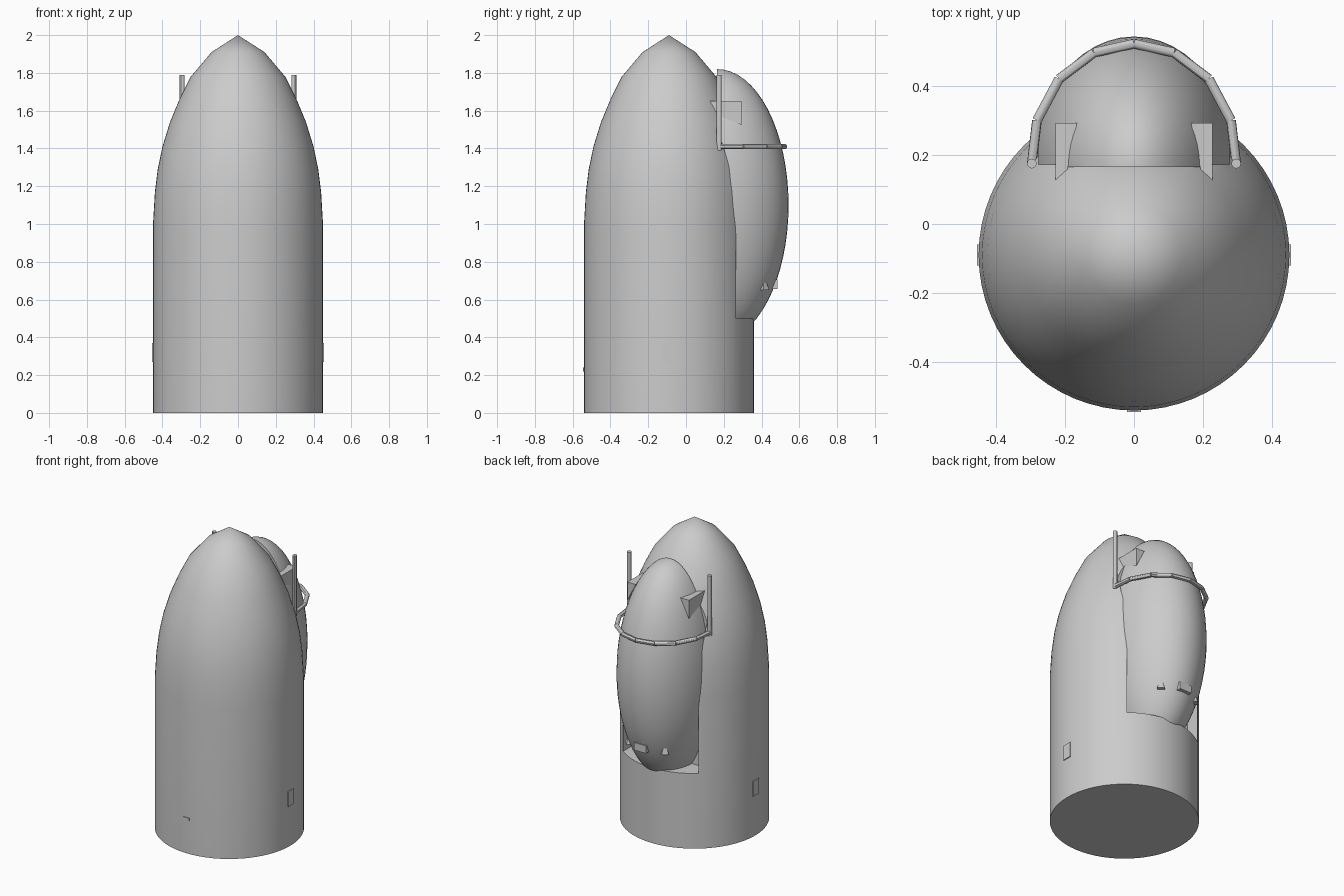
import bpy, bmesh, math
from mathutils import Vector

if "Cube" in bpy.data.objects:
    bpy.data.objects.remove(bpy.data.objects["Cube"])

CY = -0.09  # axis of the shell


def add(name, bm, smooth=False):
    bmesh.ops.recalc_face_normals(bm, faces=bm.faces)
    me = bpy.data.meshes.new(name)
    bm.to_mesh(me)
    bm.free()
    ob = bpy.data.objects.new(name, me)
    bpy.context.collection.objects.link(ob)
    if smooth:
        bpy.ops.object.select_all(action='DESELECT')
        ob.select_set(True)
        bpy.context.view_layer.objects.active = ob
        bpy.ops.object.shade_smooth_by_angle(angle=math.radians(30))
    return ob


def lathe(name, profile, cy, n=64):
    bm = bmesh.new()
    vs = [bm.verts.new((r, cy, z)) for r, z in profile]
    es = [bm.edges.new(p) for p in zip(vs, vs[1:])]
    bmesh.ops.spin(bm, geom=vs + es, cent=(0, cy, 0), axis=(0, 0, 1),
                   angle=math.tau, steps=n)
    bmesh.ops.remove_doubles(bm, verts=bm.verts, dist=1e-5)
    return add(name, bm, True)


def box(name, lo, hi):
    bm = bmesh.new()
    bmesh.ops.create_cube(bm, size=1)
    lo, hi = Vector(lo), Vector(hi)
    for v in bm.verts:
        v.co = (lo + hi) / 2 + v.co * (hi - lo)
    return add(name, bm)


def rod(name, a, b, r):
    a, b = Vector(a), Vector(b)
    bm = bmesh.new()
    bmesh.ops.create_cone(bm, cap_ends=True, segments=12, radius1=r, radius2=r,
                          depth=(b - a).length)
    q = Vector((0, 0, 1)).rotation_difference(b - a)
    for v in bm.verts:
        v.co = q @ v.co + (a + b) / 2
    return add(name, bm, True)


# pointed shell with a vertical slot in the back
shell = lathe("shell", [(0, 0), (.45, 0), (.45, 1.0), (.44, 1.17), (.425, 1.29),
                        (.4, 1.41), (.36, 1.54), (.31, 1.66), (.25, 1.78),
                        (.14, 1.91), (0, 2.0)], CY)
cutter = box("slot_cutter", (-.277, .172, .5), (.277, .9, 1.95))
mod = shell.modifiers.new("slot", 'BOOLEAN')
mod.operation, mod.solver, mod.object = 'DIFFERENCE', 'EXACT', cutter
bpy.context.view_layer.objects.active = shell
bpy.ops.object.modifier_apply(modifier="slot")
bpy.data.objects.remove(cutter)

# half egg shaped body set into the slot, flat towards the front
bm = bmesh.new()
bmesh.ops.create_uvsphere(bm, u_segments=48, v_segments=32, radius=1)
for v in bm.verts:
    v.co = Vector((v.co.x * .295, v.co.y * .378 + .165, v.co.z * .72 + 1.1))
cut = bmesh.ops.bisect_plane(bm, geom=bm.verts[:] + bm.edges[:] + bm.faces[:],
                             plane_co=(0, .165, 0), plane_no=(0, -1, 0), clear_outer=True)
bmesh.ops.holes_fill(bm, edges=[e for e in bm.edges if e.is_boundary])
add("body", bm, True)

# strap of short rods around the body, with upright posts at its ends
strap = [(0, .522), (.116, .496), (.217, .42), (.281, .30), (.296, .175)]
for s, side in ((-1, "left"), (1, "right")):
    for i, (p, q) in enumerate(zip(strap, strap[1:])):
        rod(f"strap_{side}_{i}", (s * p[0], p[1], 1.41), (s * q[0], q[1], 1.41), .014)
    rod(f"post_{side}", (s * .296, .175, 1.39), (s * .296, .175, 1.79), .014)

    # wedge shaped ears
    bm = bmesh.new()
    for p in ((.165, .293, 1.65), (.227, .293, 1.65), (.227, .293, 1.525), (.227, -.005, 1.65)):
        bm.verts.new((s * p[0], p[1], p[2]))
    bmesh.ops.convex_hull(bm, input=bm.verts)
    add(f"ear_{side}", bm)

    # small spikes low on the body
    bm = bmesh.new()
    bmesh.ops.create_cone(bm, cap_ends=True, segments=4, radius1=.032, radius2=0, depth=.08)
    bmesh.ops.translate(bm, verts=bm.verts, vec=(s * .13, .41, .69))
    add(f"spike_{side}", bm)

    # flush plates on the sides of the shell
    box(f"side_plate_{side}", (s * .44, CY - .03, .27), (s * .455, CY + .03, .37))

# small block between the spikes
box("block", (-.045, .42, .655), (.045, .485, .705))
# tiny stud on the front
box("front_stud", (-.02, -.545, .22), (.02, -.53, .24))
